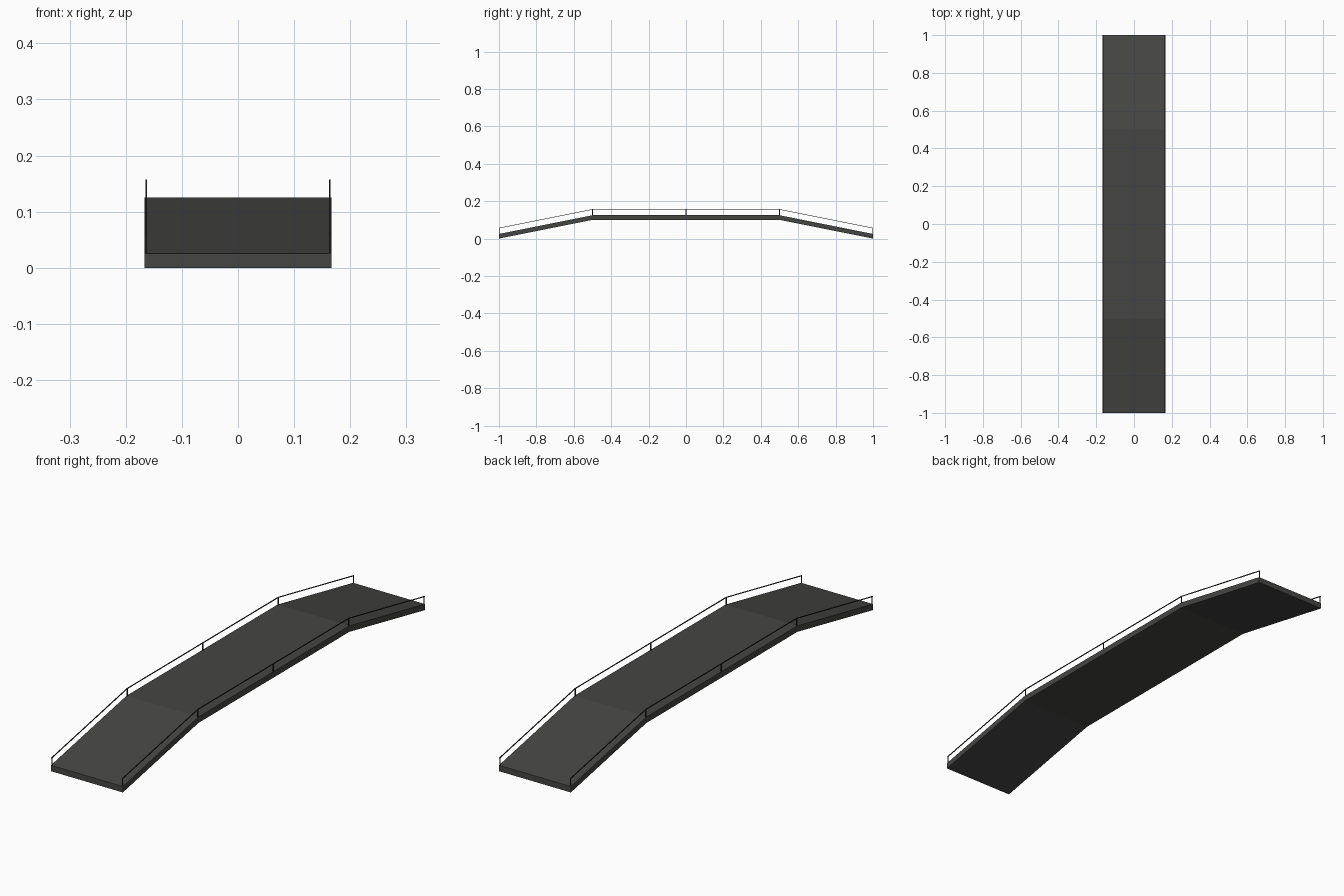
import bpy, bmesh

if "Cube" in bpy.data.objects:
    bpy.data.objects.remove(bpy.data.objects["Cube"])

HALF_W = 0.1665      # half deck width
THICK = 0.025        # deck thickness
RAIL_X = 0.1635      # rail line
RAIL_H = 0.0325      # rail height above the deck
PATH = [(-1, 0), (-0.5, 0.1), (0.5, 0.1), (1, 0)]   # underside profile (y, z)


def material(name, value):
    m = bpy.data.materials.new(name)
    m.diffuse_color = (value, value, value * 0.95, 1)
    m.use_nodes = True
    m.node_tree.nodes["Principled BSDF"].inputs["Base Color"].default_value = m.diffuse_color
    return m


def swept_strip(name, x0, x1, z0, z1, mat):
    """Extrude the bridge profile, thickened from z0 to z1, across x0..x1."""
    bm = bmesh.new()
    rings = [[bm.verts.new((x, y, z + dz))
              for x, dz in ((x0, z0), (x1, z0), (x1, z1), (x0, z1))]
             for y, z in PATH]
    for a, b in zip(rings, rings[1:]):
        for i in range(4):
            j = (i + 1) % 4
            bm.faces.new((a[i], a[j], b[j], b[i]))
    bm.faces.new(rings[0])
    bm.faces.new(rings[-1])
    bmesh.ops.recalc_face_normals(bm, faces=bm.faces)
    me = bpy.data.meshes.new(name)
    bm.to_mesh(me)
    bm.free()
    ob = bpy.data.objects.new(name, me)
    me.materials.append(mat)
    bpy.context.collection.objects.link(ob)
    return ob


def box(name, loc, size, mat):
    bpy.ops.mesh.primitive_cube_add(size=1, location=loc)
    ob = bpy.context.object
    ob.name = name
    ob.scale = size
    ob.data.materials.append(mat)
    return ob


deck_mat = material("dark_deck", 0.06)
rail_mat = material("black_metal", 0.02)

# Sloped and level walkway
swept_strip("bridge_deck", -HALF_W, HALF_W, 0, THICK, deck_mat)

# Handrails and posts on both sides
for side, s in (("left", -1), ("right", 1)):
    x = s * RAIL_X
    top = THICK + RAIL_H
    swept_strip(side + "_handrail", x - 0.0017, x + 0.0017, top - 0.003, top, rail_mat)
    for i, (y, z) in enumerate([(-0.998, 0), (-0.5, 0.1), (0, 0.1), (0.5, 0.1), (0.998, 0)]):
        box(f"{side}_post_{i + 1}", (x, y, z + THICK + RAIL_H / 2 - 0.001),
            (0.0034, 0.0034, RAIL_H), rail_mat)
